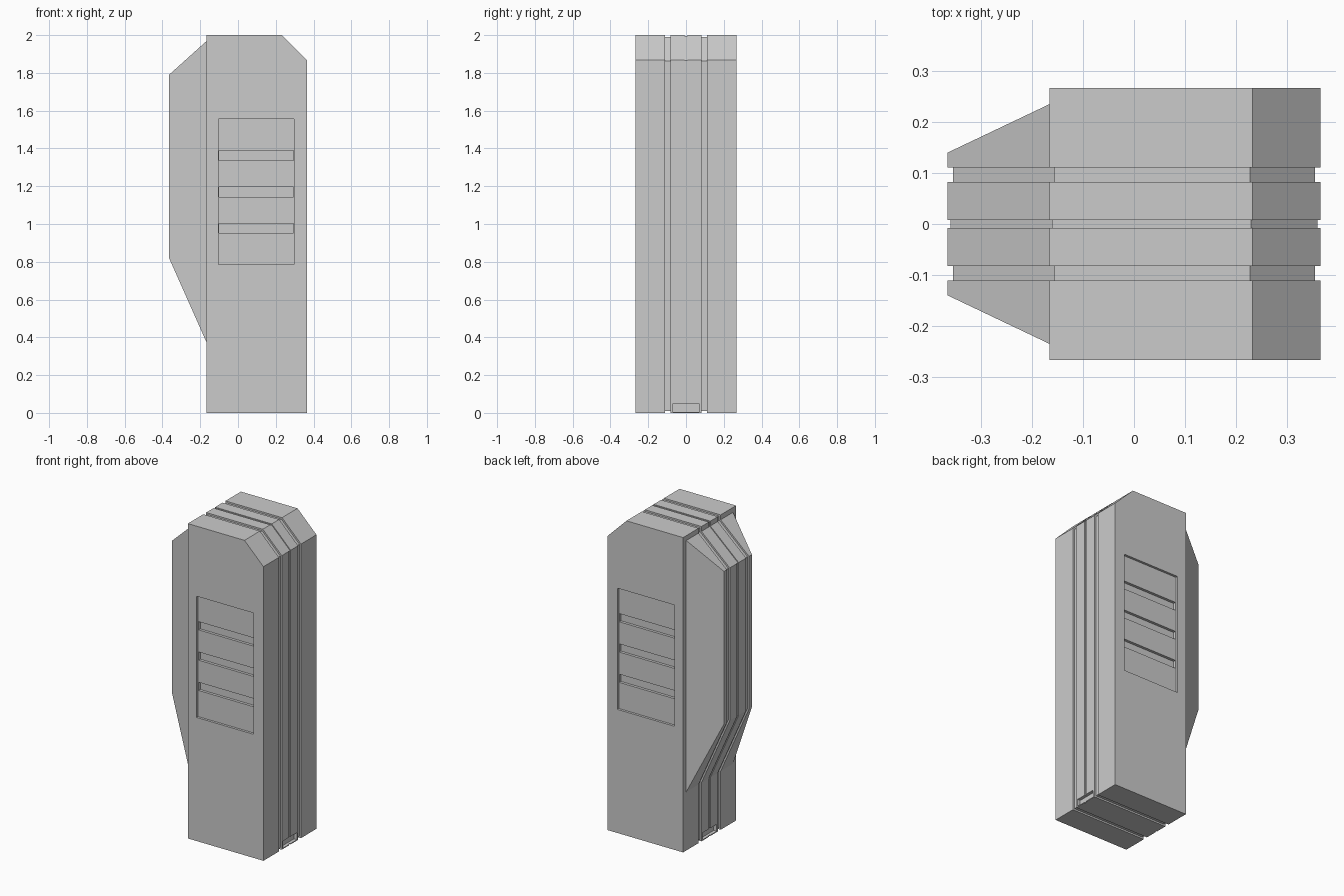
import bpy, bmesh
from mathutils import Vector

default_cube = bpy.data.objects.get("Cube")
if default_cube:
    bpy.data.objects.remove(default_cube, do_unlink=True)

grey = bpy.data.materials.new("light grey")
grey.use_nodes = True
grey.diffuse_color = (0.6, 0.6, 0.6, 1)
grey.node_tree.nodes["Principled BSDF"].inputs["Base Color"].default_value = grey.diffuse_color

DEPTH = 0.26613      # half depth of the body
GROOVE = 0.0105      # depth of the two wide grooves
SEAM = 0.0055        # depth of the thin middle groove


def inset(profile, d):
    """Move every edge of a counter-clockwise (x, z) profile inward by d."""
    pts = [Vector(p) for p in profile]
    result = []
    for i, p in enumerate(pts):
        a = (p - pts[i - 1]).normalized()
        b = (pts[(i + 1) % len(pts)] - p).normalized()
        na, nb = Vector((-a.y, a.x)), Vector((-b.y, b.x))
        result.append(p + (na + nb) * d / (1 + na.dot(nb)))
    return result


def loft(name, profile, end_y, flat_base):
    """Stack profile rings along y, stepping inward at the grooves."""
    half = [(0.111, 0), (0.111, GROOVE), (0.082, GROOVE), (0.082, 0),
            (0.0075, 0), (0.0075, SEAM)]
    steps = [(-y, d) for y, d in half] + [(y, d) for y, d in reversed(half)]
    rings = [[(x, -y, z) for (x, z), y in zip(profile, end_y)]]
    for y, d in steps:
        ring = inset(profile, d)
        # the thin groove does not cross the underside
        rings.append([(p.x, y, 0 if flat_base and d == SEAM and p.y < 0.1 else p.y)
                      for p in ring])
    rings.append([(x, y, z) for (x, z), y in zip(profile, end_y)])

    bm = bmesh.new()
    verts = [[bm.verts.new(co) for co in ring] for ring in rings]
    n = len(profile)
    for a, b in zip(verts, verts[1:]):
        for i in range(n):
            j = (i + 1) % n
            bm.faces.new((a[i], a[j], b[j], b[i]))
    bm.faces.new(verts[0])
    bm.faces.new(verts[-1])
    bmesh.ops.recalc_face_normals(bm, faces=bm.faces)
    mesh = bpy.data.meshes.new(name)
    bm.to_mesh(mesh)
    bm.free()
    mesh.materials.append(grey)
    obj = bpy.data.objects.new(name, mesh)
    bpy.context.collection.objects.link(obj)
    return obj


def cut_box(target, centre, size):
    """Cut a box out of the target."""
    bpy.ops.mesh.primitive_cube_add(size=1, location=centre)
    cutter = bpy.context.object
    cutter.name = "cutter"
    cutter.scale = size
    cutter.hide_render = True
    cutter.data.materials.append(grey)
    mod = target.modifiers.new("cut", "BOOLEAN")
    mod.operation = "DIFFERENCE"
    mod.solver = "EXACT"
    mod.object = cutter
    bpy.context.view_layer.objects.active = target
    bpy.ops.object.modifier_apply(modifier=mod.name)
    bpy.data.objects.remove(cutter, do_unlink=True)


# Tall body with one chamfered top edge
body_profile = [(-0.166, 0), (0.365, 0), (0.365, 1.868), (0.232, 2), (-0.166, 2)]
body = loft("body", body_profile, [DEPTH] * 5, True)

# Side housing, its root sunk into the body
housing_profile = [(-0.14, 0.314), (-0.14, 1.9925), (-0.365, 1.79), (-0.365, 0.82)]
loft("side_housing", housing_profile, [0.247, 0.247, 0.14, 0.14], False)

# Recessed vent panels with three deeper slots, front and back
for side in (-1, 1):
    cut_box(body, (0.096, side * DEPTH, 1.17), (0.4, 0.03, 0.77))
    for k in (-1, 0, 1):
        cut_box(body, (0.096, side * DEPTH, 1.17 + k * 0.1925), (0.394, 0.064, 0.052))

# Small notches at the foot of both sides
for x in (0.365, -0.166):
    cut_box(body, (x, 0, 0.028), (0.04, 0.14, 0.044))
